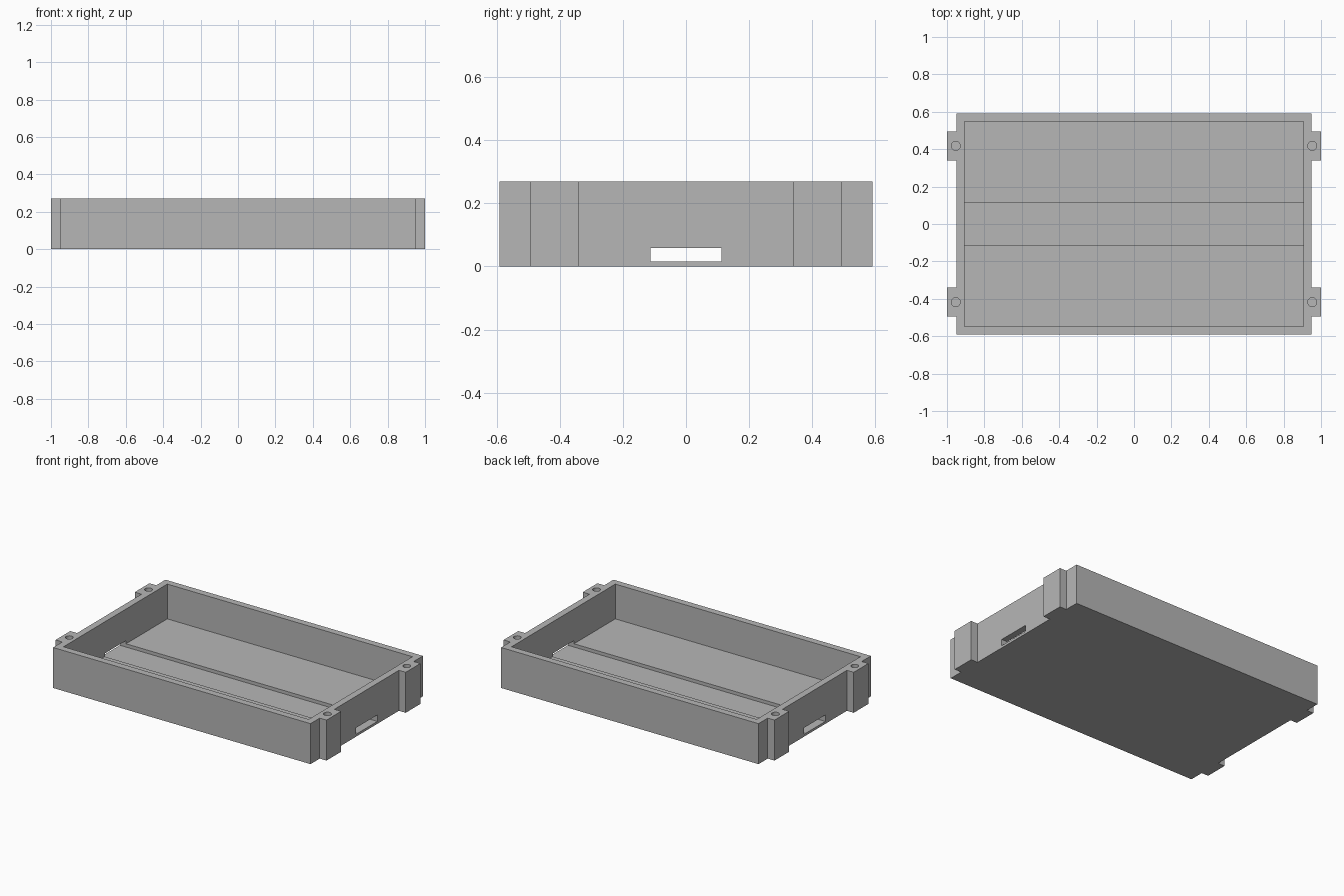
import bpy
import bmesh

if "Cube" in bpy.data.objects:
    bpy.data.objects.remove(bpy.data.objects["Cube"], do_unlink=True)

# Main dimensions
HALF_X, HALF_Y, HEIGHT = 0.95, 0.592, 0.27
WALL, FLOOR = 0.045, 0.038
LUG_X, LUG_IN, LUG_OUT = 1.0, 0.34, 0.495
SLOT_HALF, SLOT_LOW, SLOT_HIGH = 0.112, 0.016, 0.059
HOLE_X, HOLE_Y, HOLE_R, HOLE_DEPTH = 0.953, 0.418, 0.024, 0.22

grey = bpy.data.materials.new("plain grey")
grey.use_nodes = True
colour = (0.47, 0.47, 0.47, 1)
grey.diffuse_color = colour
grey.node_tree.nodes["Principled BSDF"].inputs["Base Color"].default_value = colour


def add_object(name, bm):
    bmesh.ops.recalc_face_normals(bm, faces=bm.faces)
    mesh = bpy.data.meshes.new(name)
    bm.to_mesh(mesh)
    bm.free()
    mesh.materials.append(grey)
    obj = bpy.data.objects.new(name, mesh)
    bpy.context.collection.objects.link(obj)
    return obj


def box(name, half_x, half_y, low, high):
    bm = bmesh.new()
    bmesh.ops.create_cube(bm, size=2)
    for v in bm.verts:
        v.co = (v.co.x * half_x, v.co.y * half_y, high if v.co.z > 0 else low)
    return add_object(name, bm)


def cut(target, cutter):
    cutter.hide_render = True
    mod = target.modifiers.new("cut", "BOOLEAN")
    mod.operation = "DIFFERENCE"
    mod.solver = "EXACT"
    mod.object = cutter
    bpy.context.view_layer.objects.active = target
    bpy.ops.object.modifier_apply(modifier=mod.name)
    bpy.data.objects.remove(cutter, do_unlink=True)


# Tray body: one outline with four screw lugs, extruded upward
quarter = [(HALF_X, LUG_IN), (LUG_X, LUG_IN), (LUG_X, LUG_OUT),
           (HALF_X, LUG_OUT), (HALF_X, HALF_Y)]
right_half = [(x, -y) for x, y in reversed(quarter)] + quarter
outline = right_half + [(-x, y) for x, y in reversed(right_half)]
bm = bmesh.new()
base = bm.faces.new([bm.verts.new((x, y, 0)) for x, y in outline])
top = bmesh.ops.extrude_face_region(bm, geom=[base])["geom"]
bmesh.ops.translate(bm, vec=(0, 0, HEIGHT),
                    verts=[g for g in top if isinstance(g, bmesh.types.BMVert)])
tray = add_object("tray", bm)

# Open cavity, then the cable channel running through both end walls
cut(tray, box("cavity_cutter", HALF_X - WALL, HALF_Y - WALL, FLOOR, HEIGHT + 0.1))
cut(tray, box("channel_cutter", LUG_X + 0.1, SLOT_HALF, SLOT_LOW, SLOT_HIGH))

# Blind screw holes in the lugs
for sx in (-1, 1):
    for sy in (-1, 1):
        bm = bmesh.new()
        bmesh.ops.create_cone(bm, cap_ends=True, segments=32, radius1=HOLE_R,
                              radius2=HOLE_R, depth=2 * HOLE_DEPTH)
        bmesh.ops.translate(bm, vec=(sx * HOLE_X, sy * HOLE_Y, HEIGHT), verts=bm.verts)
        cut(tray, add_object("hole_cutter", bm))

bpy.ops.object.select_all(action="DESELECT")
tray.select_set(True)
bpy.context.view_layer.objects.active = tray
bpy.ops.object.shade_smooth_by_angle()
